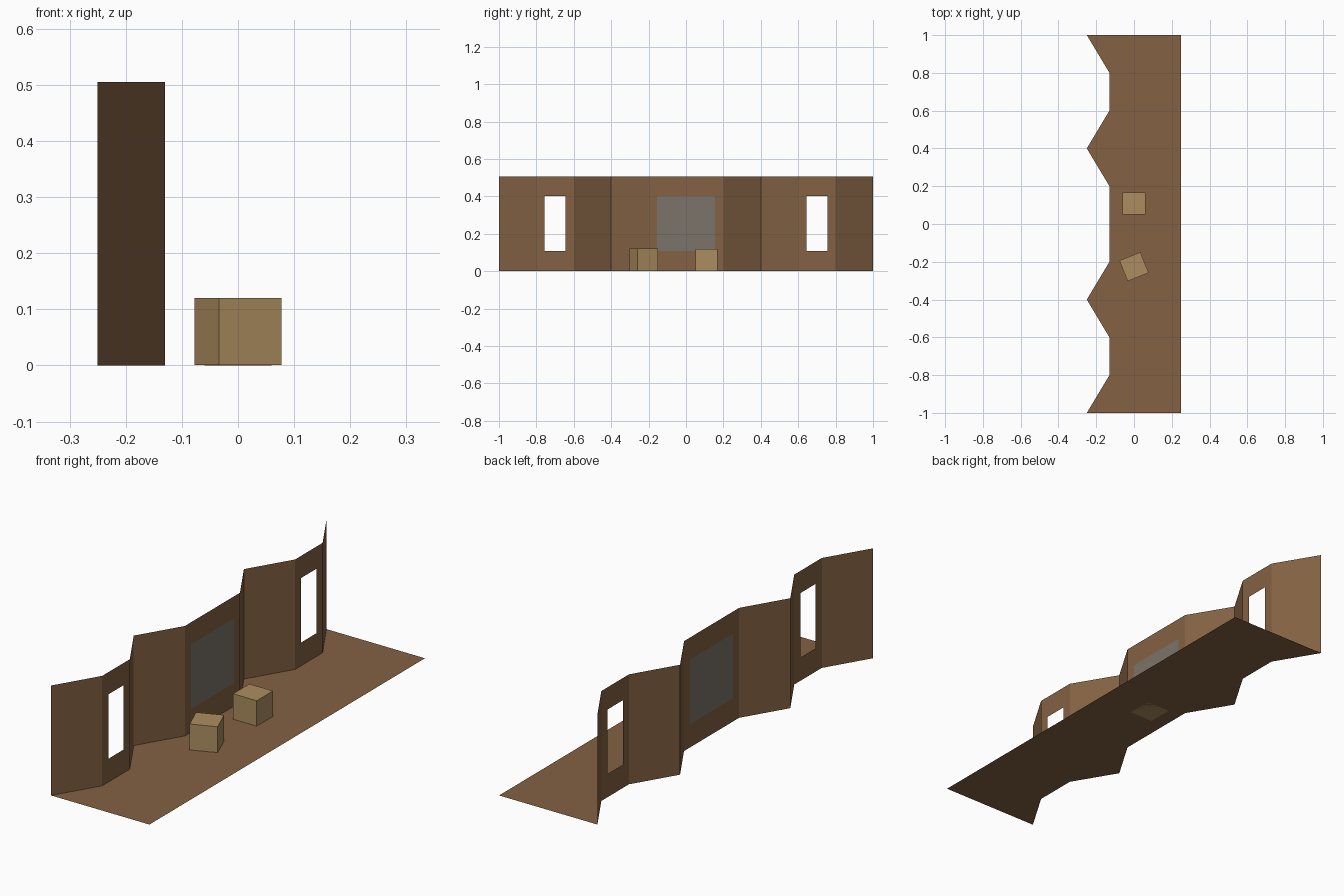
import bpy, math

if "Cube" in bpy.data.objects:
    bpy.data.objects.remove(bpy.data.objects["Cube"])

H = 0.505           # wall height
FOLD, BACK = -0.13, -0.25
SILL, HEAD = 0.107, 0.403


def material(name, rgb):
    m = bpy.data.materials.new(name)
    m.diffuse_color = (*rgb, 1)
    m.use_nodes = True
    m.node_tree.nodes["Principled BSDF"].inputs["Base Color"].default_value = m.diffuse_color
    return m


wood = material("brown wood", (0.227, 0.122, 0.056))
tan = material("tan wood", (0.413, 0.27, 0.117))
grey = material("grey glass", (0.198, 0.174, 0.147))


def add_mesh(name, verts, faces, mat):
    me = bpy.data.meshes.new(name)
    me.from_pydata(verts, [], faces)
    me.materials.append(mat)
    ob = bpy.data.objects.new(name, me)
    bpy.context.collection.objects.link(ob)
    return ob


def rect(y0, y1, z0, z1, x0=FOLD, x1=FOLD):
    # wound so that the face looks towards +x
    return [(x0, y0, z0), (x1, y1, z0), (x1, y1, z1), (x0, y0, z1)]


# Zigzag line of the folding wall (y, x)
line = [(-1, BACK), (-0.8, FOLD), (-0.6, FOLD), (-0.4, BACK), (-0.2, FOLD),
        (0.2, FOLD), (0.4, BACK), (0.6, FOLD), (0.8, FOLD), (1, BACK)]

# Floor follows the wall line
outline = [(0.25, -1, 0), (0.25, 1, 0)] + [(x, y, 0) for y, x in reversed(line)]
add_mesh("floor", outline, [list(range(len(outline)))], wood)

# Wall sections; the flat ones get a framed opening
for i, ((y0, x0), (y1, x1)) in enumerate(zip(line, line[1:])):
    verts, faces = rect(y0, y1, 0, H, x0, x1), [(0, 1, 2, 3)]
    if x0 == x1:
        mid = (y0 + y1) / 2
        half = 0.155 if i == 4 else 0.056
        verts += rect(mid - half, mid + half, SILL, HEAD)
        faces = [(k, (k + 1) % 4, (k + 1) % 4 + 4, k + 4) for k in range(4)]
    add_mesh(f"wall_section_{i + 1}", verts, faces, wood)

# Centre pane fills the wide opening
add_mesh("centre_pane", rect(-0.155, 0.155, SILL, HEAD), [(0, 1, 2, 3)], grey)

# Two crates, one turned
for name, y, z0, z1, turn in (("straight_crate", 0.109, 0, 0.117, 0),
                              ("turned_crate", -0.226, 0.001, 0.12, 22)):
    bpy.ops.mesh.primitive_cube_add(size=1, location=(0, y, (z0 + z1) / 2),
                                    rotation=(0, 0, math.radians(turn)))
    ob = bpy.context.object
    ob.name = name
    ob.scale = (0.12, 0.118, z1 - z0)
    ob.data.materials.append(tan)
